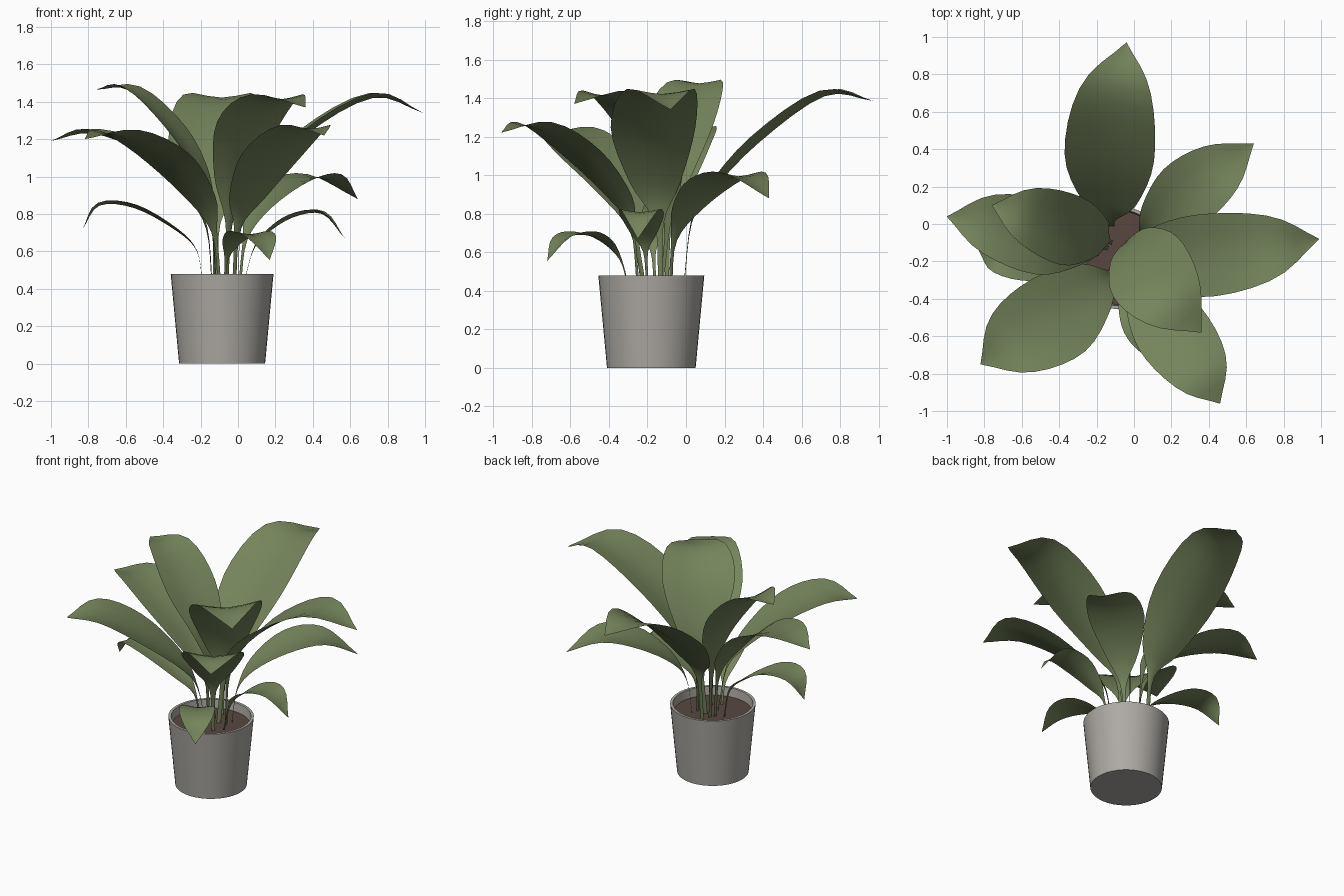
import bpy, math
from mathutils import Vector

if "Cube" in bpy.data.objects:
    bpy.data.objects.remove(bpy.data.objects["Cube"])

PX, PY = -0.085, -0.18          # pot centre


def material(name, rgb):
    m = bpy.data.materials.new(name)
    m.diffuse_color = (*rgb, 1)
    m.use_nodes = True
    m.node_tree.nodes["Principled BSDF"].inputs["Base Color"].default_value = m.diffuse_color
    return m


GREEN = material("leaf_green", (0.175, 0.23, 0.105))
GREY = material("pot_grey", (0.42, 0.40, 0.37))
BROWN = material("soil_brown", (0.10, 0.062, 0.05))


def make(name, verts, faces, mat):
    me = bpy.data.meshes.new(name)
    me.from_pydata(verts, [], faces)
    me.materials.append(mat)
    me.polygons.foreach_set("use_smooth", [True] * len(me.polygons))
    me.set_sharp_from_angle(angle=math.radians(35))
    ob = bpy.data.objects.new(name, me)
    bpy.context.collection.objects.link(ob)
    return ob


def lathe(name, profile, mat, cap_first=False, cap_last=False, n=40):
    verts, faces = [], []
    for r, z in profile:
        for i in range(n):
            a = 2 * math.pi * i / n
            verts.append((PX + r * math.cos(a), PY + r * math.sin(a), z))
    for k in range(len(profile) - 1):
        for i in range(n):
            j = (i + 1) % n
            faces.append((k * n + i, k * n + j, (k + 1) * n + j, (k + 1) * n + i))
    if cap_first:
        faces.append(tuple(reversed(range(n))))
    if cap_last:
        faces.append(tuple(range(len(verts) - n, len(verts))))
    return make(name, verts, faces, mat)


def spline(pts, s):
    """Catmull-Rom through points, s in control-point units."""
    p = [2 * pts[0] - pts[1]] + pts + [2 * pts[-1] - pts[-2]]
    i = min(int(s), len(pts) - 2)
    t = s - i
    a, b, c, d = p[i:i + 4]
    return 0.5 * (2 * b + (c - a) * t + (2 * a - 5 * b + 4 * c - d) * t * t
                  + (3 * b - a - 3 * c + d) * t ** 3)


WIDTH = [0.06, 0.11, 0.6, 1.0, 0.8, 0.0]     # stalk, blade, tip


def leaf(name, half, *path, cup=0.16):
    pts = [Vector(p) for p in path]
    head = pts[-1] - pts[0]
    side = Vector((-head.y, head.x, 0)).normalized()
    steps, across = 20, (-1, -0.5, 0, 0.5, 1)
    verts, faces = [], []
    for k in range(steps + 1):
        s = 5 * k / steps
        c = spline(pts, s)
        tan = spline(pts, min(5, s + 0.05)) - spline(pts, max(0, s - 0.05))
        up = tan.cross(side).normalized()
        w = half * max(spline(WIDTH, s), 0.06 if k < steps else 0.004)
        for u in across:
            verts.append(c + side * (u * w) + up * (cup * w * abs(u) ** 1.4))
    m = len(across)
    for k in range(steps):
        for i in range(m - 1):
            a = k * m + i
            faces.append((a, a + m, a + m + 1, a + 1))
    return make(name, verts, faces, GREEN)


# pot and soil
lathe("pot", [(0.23, 0), (0.275, 0.48), (0.257, 0.48), (0.25, 0.41)], GREY, cap_first=True)
lathe("soil", [(0.252, 0.42)], BROWN, cap_last=True)

# tall leaves: midrib from soil to tip
leaf("leaf_back", 0.24, (-.12, -.01, .42), (-.12, .03, .75), (-.13, .13, .91),
     (-.13, .38, 1.17), (-.10, .72, 1.41), (-.04, .97, 1.385))
leaf("leaf_right", 0.22, (0, -.13, .42), (.02, -.14, .75), (.10, -.16, .95),
     (.36, -.17, 1.22), (.72, -.13, 1.42), (.99, -.08, 1.34))
leaf("leaf_front_upright", 0.235, (-.06, -.13, .42), (-.045, -.10, .75), (-.01, -.13, 1.0),
     (.08, -.25, 1.27), (.21, -.41, 1.41), (.36, -.58, 1.37))
leaf("leaf_front_right", 0.20, (-.02, -.25, .42), (0, -.28, .72), (.06, -.36, .88),
     (.20, -.57, 1.10), (.36, -.79, 1.25), (.46, -.96, 1.22))
leaf("leaf_front_left", 0.24, (-.10, -.22, .42), (-.13, -.27, .70), (-.22, -.34, .88),
     (-.42, -.50, 1.09), (-.65, -.64, 1.22), (-.82, -.75, 1.20))
leaf("leaf_left", 0.20, (-.14, -.13, .42), (-.17, -.12, .72), (-.28, -.10, .90),
     (-.50, -.07, 1.12), (-.78, 0, 1.23), (-1.0, .04, 1.19))
leaf("leaf_left_tall", 0.19, (-.12, -.10, .42), (-.14, -.09, .75), (-.20, -.07, 1.0),
     (-.36, -.03, 1.25), (-.58, .05, 1.46), (-.76, .10, 1.465))

# low leaves
leaf("leaf_back_right", 0.18, (.01, -.08, .42), (.04, -.06, .66), (.12, .02, .82),
     (.28, .16, .95), (.46, .30, .99), (.64, .43, .88))
leaf("leaf_low_left", 0.125, (-.19, -.16, .42), (-.22, -.17, .60), (-.33, -.18, .71),
     (-.55, -.18, .83), (-.74, -.16, .845), (-.83, -.14, .72))
leaf("leaf_low_right", 0.115, (.03, -.20, .42), (.08, -.21, .60), (.15, -.22, .69),
     (.29, -.23, .78), (.45, -.24, .80), (.57, -.25, .67))
leaf("leaf_low_front", 0.115, (-.07, -.30, .42), (-.06, -.34, .56), (-.02, -.42, .65),
     (.05, -.53, .69), (.12, -.64, .665), (.17, -.72, .555))
